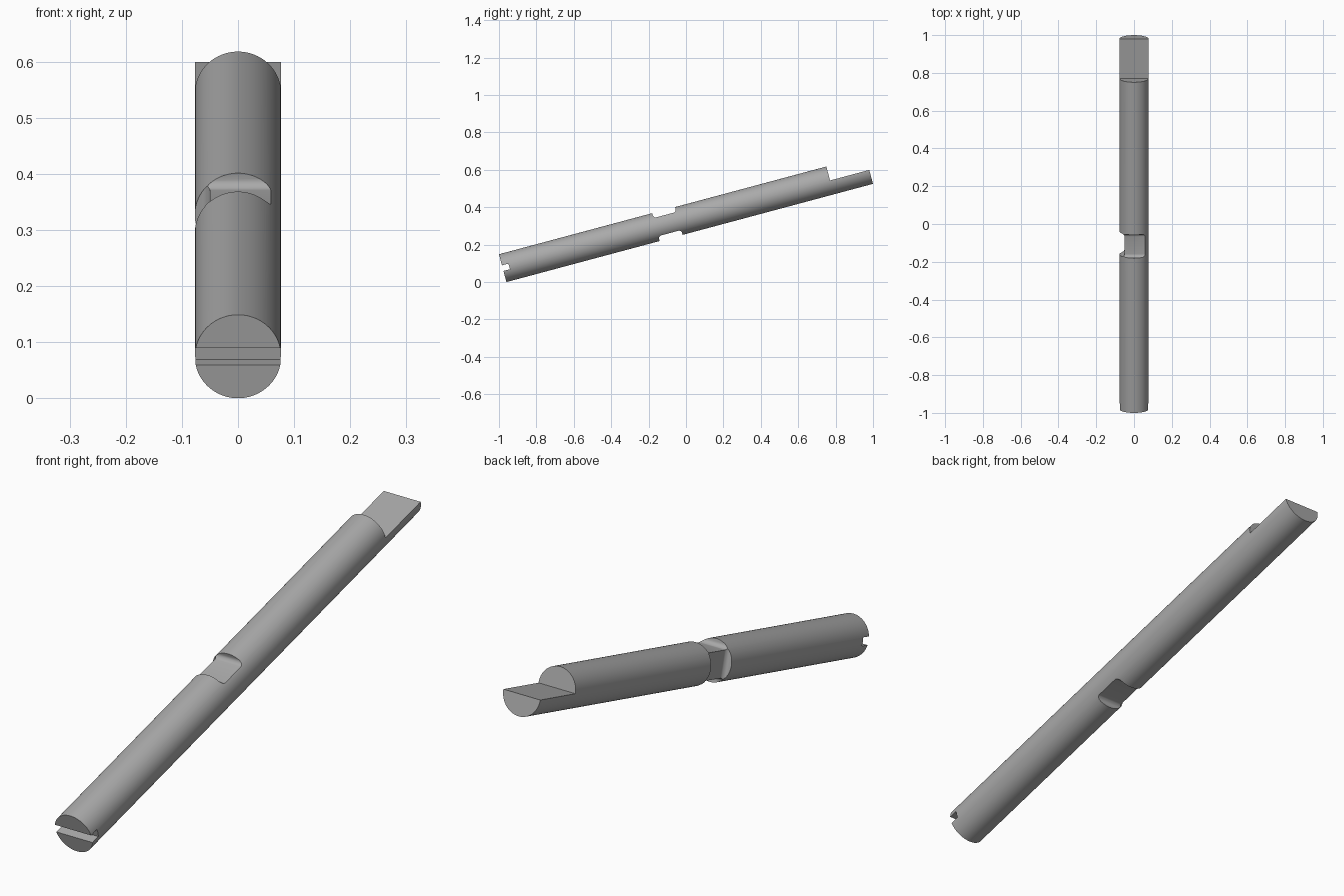
import bpy, bmesh, math
from mathutils import Matrix, Vector

cube = bpy.data.objects.get("Cube")
if cube:
    bpy.data.objects.remove(cube, do_unlink=True)

RADIUS, LENGTH, TILT = 0.077, 2.029, math.radians(15)
FLAT = 0.05          # distance from axis to each milled flat
WAIST = (0.848, 0.975)

steel = bpy.data.materials.new("grey steel")
steel.use_nodes = True
colour = (0.40, 0.40, 0.40, 1)
steel.diffuse_color = colour
steel.node_tree.nodes["Principled BSDF"].inputs["Base Color"].default_value = colour


def add_object(name, bm):
    mesh = bpy.data.meshes.new(name)
    bm.to_mesh(mesh)
    bm.free()
    mesh.materials.append(steel)
    obj = bpy.data.objects.new(name, mesh)
    bpy.context.collection.objects.link(obj)
    return obj


def box(name, low, high, fillet=0.0):
    """Box between two corners, optionally with its cross-axis edges rounded."""
    low, high = Vector(low), Vector(high)
    bm = bmesh.new()
    bmesh.ops.create_cube(bm, size=1)
    size = high - low
    bmesh.ops.transform(bm, verts=bm.verts, matrix=Matrix.Translation((low + high) / 2)
                        @ Matrix.Diagonal((*size, 1)))
    if fillet:
        edges = [e for e in bm.edges
                 if abs((e.verts[0].co - e.verts[1].co).x) > 0.01]
        bmesh.ops.bevel(bm, geom=edges, offset=fillet, segments=6,
                        profile=0.5, affect='EDGES')
    return add_object(name, bm)


# Round shaft lying along +y, front end at the origin
bm = bmesh.new()
bmesh.ops.create_cone(bm, cap_ends=True, segments=96, radius1=RADIUS, radius2=RADIUS, depth=LENGTH)
bmesh.ops.transform(bm, verts=bm.verts, matrix=Matrix.Translation((0, LENGTH / 2, 0))
                    @ Matrix.Rotation(-math.pi / 2, 4, 'X'))
shaft = add_object("shaft", bm)

# Screwdriver slot and half-round tongue
cutters = [
    box("slot_cutter", (-0.2, -0.1, -0.0155), (0.2, 0.036, 0.0155)),
    box("tongue_cutter", (-0.2, 1.812, 0), (0.2, 2.2, 0.2)),
]

# Three filleted flats around the waist: top, bottom and one side
for name, angle in (("top", 0), ("bottom", math.pi), ("side", -math.pi / 2)):
    cutter = box(name + "_flat_cutter", (-0.11, WAIST[0], FLAT), (0.11, WAIST[1], 0.2), 0.016)
    cutter.data.transform(Matrix.Rotation(angle, 4, 'Y'))
    cutters.append(cutter)

bpy.context.view_layer.objects.active = shaft
for cutter in cutters:
    cutter.hide_render = True
    mod = shaft.modifiers.new(cutter.name, 'BOOLEAN')
    mod.operation, mod.solver, mod.object = 'DIFFERENCE', 'EXACT', cutter
    bpy.ops.object.modifier_apply(modifier=mod.name)
    bpy.data.objects.remove(cutter, do_unlink=True)

# Tilt the finished shaft so its front lower edge rests on the floor
shaft.data.transform(Matrix.Translation((0, -1 + RADIUS * math.sin(TILT), RADIUS * math.cos(TILT)))
                     @ Matrix.Rotation(TILT, 4, 'X'))

bpy.ops.object.select_all(action='DESELECT')
shaft.select_set(True)
bpy.ops.object.shade_smooth_by_angle(angle=math.radians(25))
